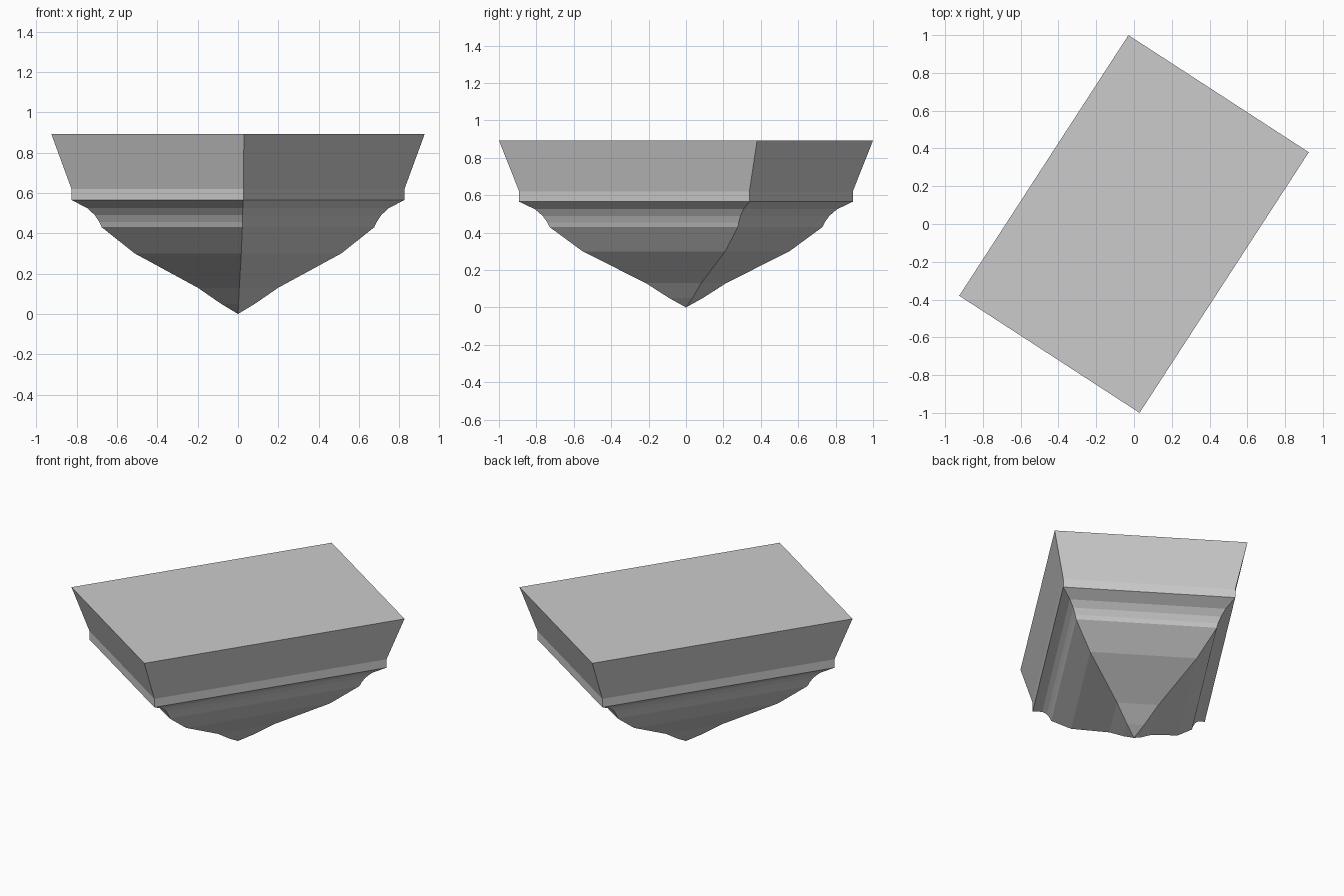
import bpy, bmesh
from math import radians
from mathutils import Matrix

if "Cube" in bpy.data.objects:
    bpy.data.objects.remove(bpy.data.objects["Cube"])

# Rectangular footprint at the top, turned about z
HALF_LONG, HALF_SHORT, TURN = 0.8225, 0.5692, radians(57)

# Side profile: (height, footprint scale)
profile = [(0.05, 0.09), (0.13, 0.215), (0.30, 0.553), (0.43, 0.73),
           (0.455, 0.742), (0.49, 0.767), (0.525, 0.808),
           (0.565, 0.892), (0.62, 0.892), (0.892, 1.0)]

bm = bmesh.new()
turn = Matrix.Rotation(TURN, 3, 'Z')


def ring(z, s):
    corners = [(1, 1), (-1, 1), (-1, -1), (1, -1)]
    return [bm.verts.new(turn @ Matrix.Diagonal((HALF_LONG * s, HALF_SHORT * s, z))
                         .to_3x3().col[0] * a
                         + turn @ Matrix.Diagonal((1, HALF_SHORT * s, 1)).col[1] * b
                         + Matrix.Diagonal((1, 1, z)).col[2]) for a, b in corners]


# Stacked rectangles joined by bands, pointed below and flat on top
rings = [ring(z, s) for z, s in profile]
apex = bm.verts.new((0, 0, 0))
for i in range(4):
    j = (i + 1) % 4
    bm.faces.new((apex, rings[0][j], rings[0][i]))
    for low, high in zip(rings, rings[1:]):
        bm.faces.new((low[i], low[j], high[j], high[i]))
bm.faces.new(rings[-1])
bmesh.ops.recalc_face_normals(bm, faces=bm.faces[:])

mesh = bpy.data.meshes.new("corbel_bracket")
bm.to_mesh(mesh)
bm.free()
obj = bpy.data.objects.new("corbel_bracket", mesh)
bpy.context.collection.objects.link(obj)
